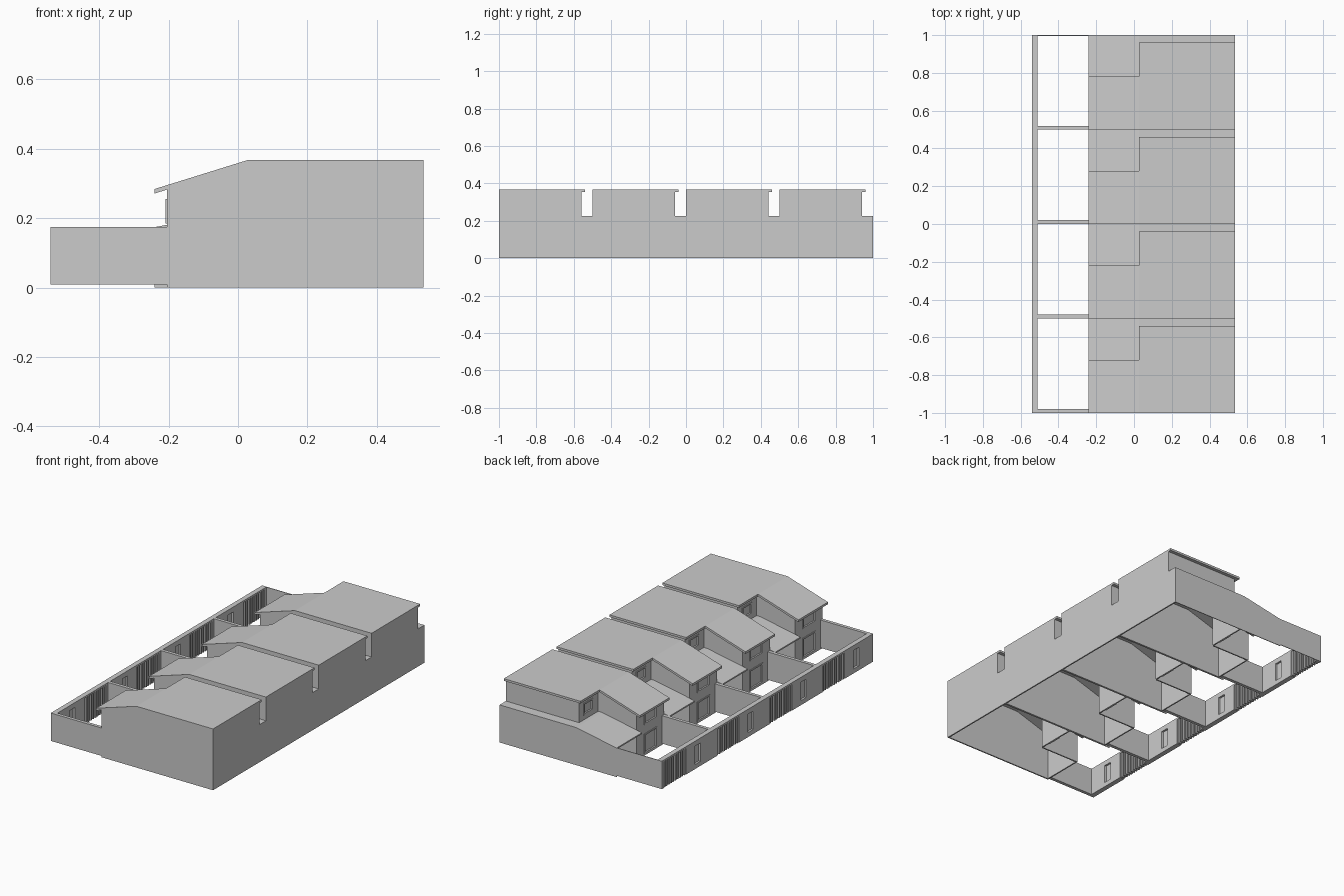
import bpy, bmesh
from mathutils import Vector

if "Cube" in bpy.data.objects:
    bpy.data.objects.remove(bpy.data.objects["Cube"])


def prism(name, pts, axis, a, b):
    """Extrude a 2D outline: axis 'y' takes (x, z) points, axis 'x' takes (y, z)."""
    bm = bmesh.new()
    place = (lambda p: (p[0], a, p[1])) if axis == 'y' else (lambda p: (a, p[0], p[1]))
    face = bm.faces.new([bm.verts.new(place(p)) for p in pts])
    ext = bmesh.ops.extrude_face_region(bm, geom=[face])
    shift = Vector((0, b - a, 0)) if axis == 'y' else Vector((b - a, 0, 0))
    bmesh.ops.translate(bm, vec=shift,
                        verts=[v for v in ext['geom'] if isinstance(v, bmesh.types.BMVert)])
    bmesh.ops.recalc_face_normals(bm, faces=bm.faces)
    mesh = bpy.data.meshes.new(name)
    bm.to_mesh(mesh)
    bm.free()
    obj = bpy.data.objects.new(name, mesh)
    bpy.context.collection.objects.link(obj)
    return obj


def box(name, x0, x1, y0, y1, z0, z1):
    return prism(name, [(x0, z0), (x1, z0), (x1, z1), (x0, z1)], 'y', y0, y1)


def opening_wall(name, x0, x1, y0, y1, z0, z1, ya, yb, holes):
    """Wall across x with stacked openings between ya and yb, each (bottom, top)."""
    box(name + "_side_a", x0, x1, y0, ya, z0, z1)
    box(name + "_side_b", x0, x1, yb, y1, z0, z1)
    low = z0
    for bottom, top in holes:
        if bottom > low:
            box(name + "_infill", x0, x1, ya, yb, low, bottom)
        low = top
    if z1 > low:
        box(name + "_infill", x0, x1, ya, yb, low, z1)


def window(name, x, ya, yb, za, zb):
    """Recessed pane with a raised surround; the outside faces -x."""
    box(name + "_pane", x + 0.005, x + 0.008, ya, yb, za, zb)
    f = 0.008
    box(name + "_frame_a", x - 0.004, x + 0.006, ya, ya + f, za, zb)
    box(name + "_frame_b", x - 0.004, x + 0.006, yb - f, yb, za, zb)
    box(name + "_sill", x - 0.004, x + 0.006, ya + f, yb - f, za, za + f)
    box(name + "_head", x - 0.004, x + 0.006, ya + f, yb - f, zb - f, zb)


FRONT, BACK, EAVE, KINK = -0.205, 0.535, -0.24, 0.027
T = 0.008                    # wall thickness
Z0, ZY = 0.008, 0.175        # yard wall bottom and top

for y in (-1.0, -0.5, 0.0, 0.5):
    # Upper roof: sloped front strip and wide flat rear
    prism("upper_roof_slope", [(EAVE, 0.271), (KINK, 0.354), (KINK, 0.367), (EAVE, 0.284)],
          'y', y, y + 0.28)
    box("upper_roof_flat", KINK, BACK, y, y + 0.46, 0.354, 0.367)

    # Lower roof over the porch and along the side
    prism("porch_roof", [(EAVE, 0.166), (KINK, 0.217), (0.05, 0.217), (0.05, 0.225),
                         (KINK, 0.225), (EAVE, 0.174)], 'y', y + 0.26, y + 0.5)
    box("side_roof", 0.05, BACK, y + 0.44, y + 0.5, 0.217, 0.225)

    # Tall party wall and low neighbour-side wall
    prism("party_wall", [(FRONT, 0), (BACK, 0), (BACK, 0.356), (KINK, 0.356), (FRONT, 0.284)],
          'y', y, y + T)
    prism("low_side_wall", [(EAVE, 0), (BACK, 0), (BACK, 0.22), (KINK, 0.22), (EAVE, 0.17)],
          'y', y + 0.5 - 0.004, y + 0.5)

    # Inner walls rising above the low roof
    prism("wing_side_wall", [(FRONT, 0), (0.05, 0), (0.05, 0.356), (KINK, 0.356), (FRONT, 0.284)],
          'y', y + 0.26 - T, y + 0.26)
    box("upper_side_wall", 0.05, BACK, y + 0.44 - T, y + 0.44, 0.217, 0.356)

    # Rear wall stepped around the side gap
    prism("rear_wall", [(y, 0), (y + 0.5, 0), (y + 0.5, 0.225), (y + 0.44, 0.225),
                        (y + 0.44, 0.36), (y, 0.36)], 'x', BACK - T, BACK)

    # Front wall with ground door and upper window
    opening_wall("front_wall", FRONT, FRONT + T, y, y + 0.26, 0, 0.282,
                 y + 0.07, y + 0.19, [(0.01, 0.13), (0.185, 0.255)])
    window("front_door", FRONT, y + 0.07, y + 0.19, 0.01, 0.13)
    window("front_window", FRONT, y + 0.07, y + 0.19, 0.185, 0.255)

    # Porch back wall with door and upper window
    opening_wall("porch_back_wall", 0.05, 0.05 + T, y + 0.26, y + 0.44, 0, 0.356,
                 y + 0.31, y + 0.40, [(0.0, 0.13), (0.255, 0.325)])
    box("porch_back_end", 0.05, 0.05 + T, y + 0.44, y + 0.5, 0, 0.22)
    window("porch_door", 0.05, y + 0.31, y + 0.40, 0.0, 0.13)
    window("porch_window", 0.05, y + 0.31, y + 0.40, 0.255, 0.325)

    # Yard walls with a small gate opening and a slatted car gate
    box("yard_party_wall", -0.51, FRONT, y, y + 0.02, Z0, ZY)
    opening_wall("yard_wall", -0.54, -0.51, y, y + 0.27, Z0, ZY,
                 y + 0.135, y + 0.185, [(0.035, 0.145)])
    box("small_gate", -0.528, -0.522, y + 0.135, y + 0.185, 0.035, 0.145)
    box("gate_beam", -0.54, -0.51, y + 0.27, y + 0.48, 0.165, ZY)
    box("gate_post", -0.54, -0.51, y + 0.48, y + 0.5, Z0, ZY)
    box("gate_panel", -0.527, -0.523, y + 0.27, y + 0.48, Z0, 0.165)
    for i in range(10):
        s = y + 0.275 + i * 0.021
        box("gate_slat", -0.538, -0.512, s, s + 0.01, Z0, 0.165)

# Thin closing wall at the far end of the last yard
box("yard_end_wall", -0.51, EAVE, 0.996, 1.0, Z0, ZY)
